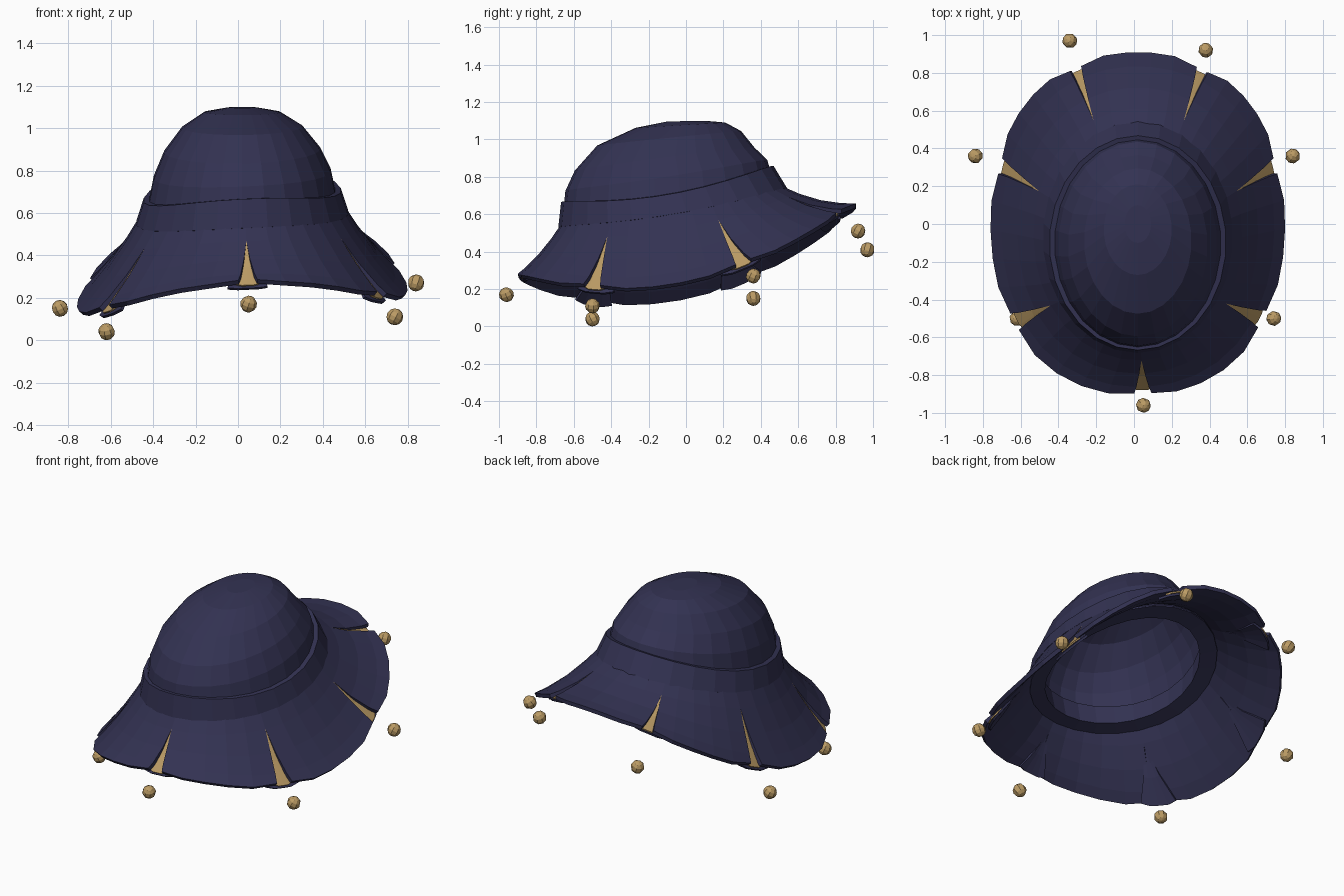
import bpy
from math import sin, cos, radians, pi
from mathutils import Vector

cube = bpy.data.objects.get("Cube")
if cube:
    bpy.data.objects.remove(cube, do_unlink=True)


def material(name, rgb):
    m = bpy.data.materials.new(name)
    m.use_nodes = True
    m.diffuse_color = (*rgb, 1)
    m.node_tree.nodes["Principled BSDF"].inputs["Base Color"].default_value = (*rgb, 1)
    return m


NAVY = material("navy cloth", (0.033, 0.032, 0.085))
GOLD = material("gold", (0.5, 0.33, 0.13))


def loft(name, rows, mat, closed=False, thickness=0.0, capped=False):
    """Skin rows of points, running from the top or inside outwards."""
    n = len(rows[0])
    verts = [p for row in rows for p in row]
    faces = []
    for r in range(len(rows) - 1):
        for c in range(n if closed else n - 1):
            d = (c + 1) % n
            faces.append((r * n + c, (r + 1) * n + c, (r + 1) * n + d, r * n + d))
    if capped:
        faces.append(tuple(range(n)))
    mesh = bpy.data.meshes.new(name)
    mesh.from_pydata(verts, [], faces)
    mesh.materials.append(mat)
    obj = bpy.data.objects.new(name, mesh)
    bpy.context.collection.objects.link(obj)
    mod = obj.modifiers.new("thickness", "SOLIDIFY")
    mod.thickness = thickness
    mod.offset = -1
    return obj


def ellipse(angle, cy, a, b, z, slope, curve, roll=0.05):
    """Point on an oval whose height follows a tilted, bowed surface."""
    x, y = 0.02 + a * sin(angle), cy - b * cos(angle)
    return Vector((x, y, z + slope * y + curve * y * y + roll * x))


def ring(*oval, segments=26):
    return [ellipse(2 * pi * i / segments, *oval) for i in range(segments)]


# Domed crown, from the flat tip down to inside the band
crown = [
    (0, 0.07, 0.1, 1.098, 0.02, 0, 0),
    (-0.03, 0.18, 0.24, 1.078, 0.06, 0, 0),
    (-0.09, 0.285, 0.385, 1.015, 0.1, 0, 0.01),
    (-0.115, 0.37, 0.48, 0.91, 0.13, 0, 0.02),
    (-0.105, 0.42, 0.54, 0.8, 0.17, 0.08, 0.04),
    (-0.1, 0.445, 0.555, 0.68, 0.21, 0.2),
]
loft("crown", [ring(*o) for o in crown], NAVY, True, 0.02, capped=True)

# Hat band with a small lip at its top
band = [
    (-0.1, 0.43, 0.535, 0.705, 0.22, 0.25),
    (-0.1, 0.468, 0.568, 0.7, 0.22, 0.25),
    (-0.07, 0.503, 0.613, 0.587, 0.19, 0.15),
]
loft("band", [ring(*o) for o in band], NAVY, True, 0.03)

# Sweatband lining the opening
sweatband = [
    (-0.09, 0.42, 0.53, 0.69, 0.21, 0.2),
    (-0.08, 0.405, 0.51, 0.575, 0.19, 0.15),
    (-0.07, 0.49, 0.6, 0.565, 0.19, 0.15),
]
loft("sweatband", [ring(*o) for o in sweatband], NAVY, True, 0.01)


def brim_point(angle, t):
    """Point on the flared brim, t running from the band to the hem."""
    bulge = 1 + 0.035 * sin(2 * angle) ** 2
    inner = ellipse(angle, -0.07, 0.495, 0.605, 0.595, 0.19, 0.15)
    outer = ellipse(angle, 0, 0.78 * bulge, 0.91 * bulge, 0.2, 0.21, 0.32)
    p = inner.lerp(outer, t)
    p.z -= 0.1 * t * (1 - t)
    return p


SLIT_START = 0.2
slits = [radians(a) for a in (2, 57, 110, 154, 205, 250, 304)]


def spread(t):
    return max(0, (t - SLIT_START) / (1 - SLIT_START))


def gap(angle, t):
    """Half the opening of a slit, narrower towards the back."""
    return (0.05 + 0.01 * cos(angle)) * spread(t)


def strip(a0, a1, t, count, drop=0, trim=0):
    row = []
    for i in range(count + 1):
        edge = trim if i in (0, count) else 0
        p = brim_point(a0 + (a1 - a0) * i / count, t - edge)
        row.append(Vector((p.x * (1 - drop), p.y * (1 - drop), p.z - drop)))
    return row


# Brim panels, parted by slits that widen towards the hem, corners trimmed
for k, start in enumerate(slits):
    end = slits[k + 1] if k < len(slits) - 1 else slits[0] + 2 * pi
    rows = []
    for t in (0, SLIT_START, 0.5, 0.8, 1):
        trim = 0.05 if t == 1 else 0
        rows.append(strip(start + gap(start, t), end - gap(end, t), t, 5, trim=trim))
    loft(f"brim_panel_{k + 1}", rows, NAVY, thickness=0.024)

# Gold gussets in the slits, each backed by a dark pleat
for k, a in enumerate(slits):
    for name, mat, half, depth, last, thick in (
        ("gusset", GOLD, 0.075, 0.024, 0.96, 0.008),
        ("pleat", NAVY, 0.13, 0.034, 0.98, 0.014),
    ):
        rows = []
        for t in (SLIT_START, 0.6, last):
            w = half * spread(t) + 0.002
            rows.append(strip(a - w, a + w, t, 4, depth * spread(t), 0.04 * spread(t)))
        loft(f"{name}_{k + 1}", rows, mat, thickness=thick)

# Beads hanging just beyond each slit
beads = [
    (0.05, -0.96, 0.17), (0.74, -0.5, 0.11), (0.84, 0.36, 0.27), (0.38, 0.92, 0.51),
    (-0.34, 0.97, 0.41), (-0.84, 0.36, 0.15), (-0.62, -0.5, 0.04),
]
for k, place in enumerate(beads):
    bpy.ops.mesh.primitive_uv_sphere_add(segments=8, ring_count=6, radius=0.04, location=place)
    bead = bpy.context.object
    bead.name = f"bead_{k + 1}"
    bead.rotation_euler = (0.4, 0.3, slits[k])
    bead.data.materials.append(GOLD)
